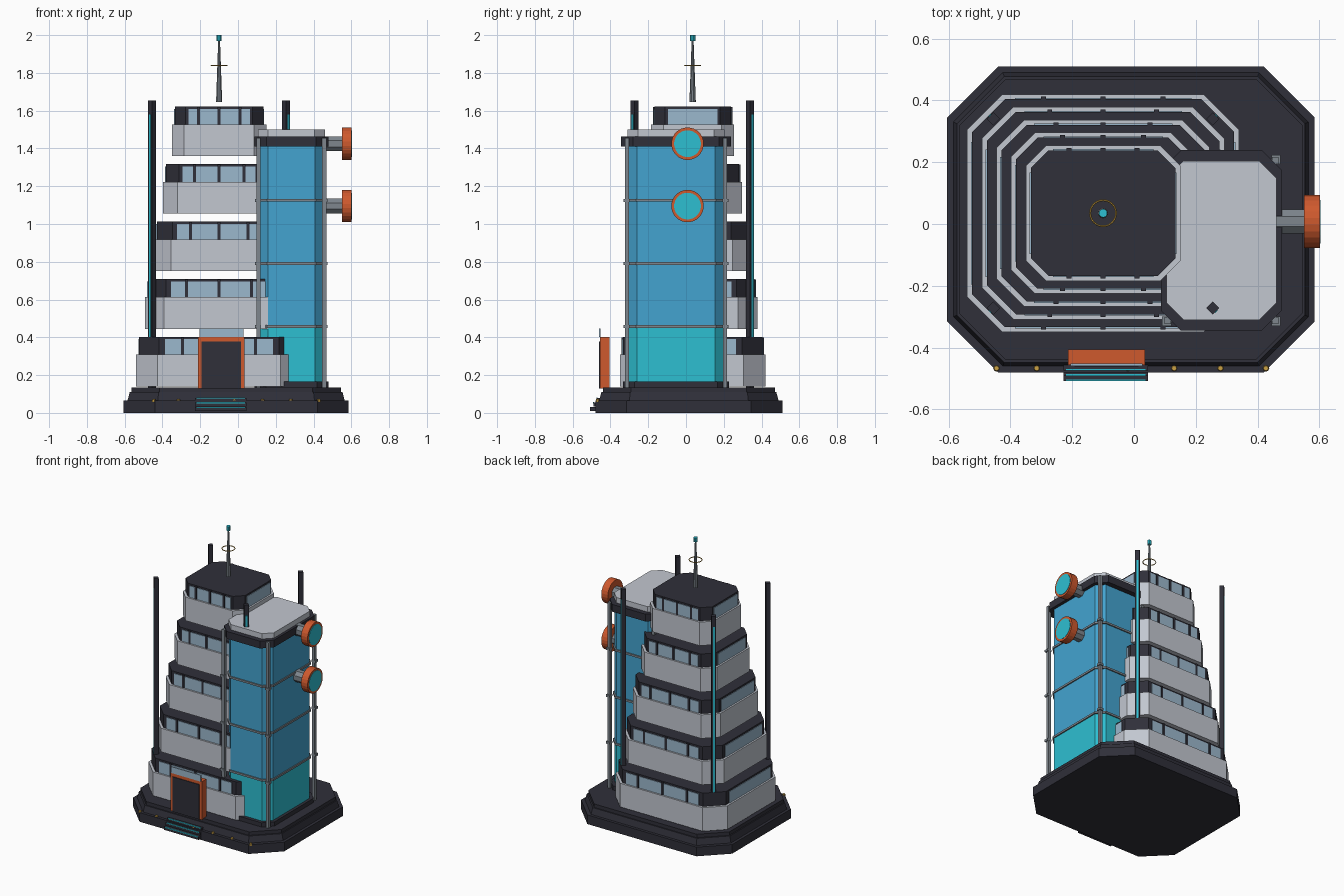
import bpy, bmesh, math
from mathutils import Matrix

if "Cube" in bpy.data.objects:
    bpy.data.objects.remove(bpy.data.objects["Cube"])


def material(name, rgb):
    m = bpy.data.materials.new(name)
    m.diffuse_color = (*rgb, 1)
    m.use_nodes = True
    m.node_tree.nodes["Principled BSDF"].inputs["Base Color"].default_value = m.diffuse_color
    return m


DARK = material("charcoal", (0.029, 0.029, 0.041))
LIGHT = material("pale_grey", (0.54, 0.57, 0.63))
BLUE = material("sky_blue", (0.057, 0.37, 0.63))
TEAL = material("bright_teal", (0.027, 0.52, 0.64))
ORANGE = material("burnt_orange", (0.62, 0.1, 0.027))
GREY = material("steel_grey", (0.21, 0.24, 0.27))
GLASS = material("window_glass", (0.33, 0.48, 0.61))
GOLD = material("gold", (0.6, 0.36, 0.06))


def finish(bm, name, mat):
    bmesh.ops.recalc_face_normals(bm, faces=bm.faces)
    me = bpy.data.meshes.new(name)
    bm.to_mesh(me)
    bm.free()
    me.materials.append(mat)
    ob = bpy.data.objects.new(name, me)
    bpy.context.collection.objects.link(ob)
    return ob


def octagon(cx, cy, hx, hy, c):
    return [(cx + sx * (hx - a), cy + sy * (hy - b)) for sx, sy, a, b in (
        (-1, -1, c, 0), (1, -1, c, 0), (1, -1, 0, c), (1, 1, 0, c),
        (1, 1, c, 0), (-1, 1, c, 0), (-1, 1, 0, c), (-1, -1, 0, c))]


def slab(name, mat, centre, half, chamfer, z0, z1, inset=0):
    """Chamfered rectangular block, optionally narrower at the top."""
    bm = bmesh.new()
    lo = [bm.verts.new((x, y, z0)) for x, y in octagon(*centre, *half, chamfer)]
    hi = [bm.verts.new((x, y, z1)) for x, y in octagon(
        *centre, half[0] - inset, half[1] - inset, chamfer - inset * 0.586)]
    bm.faces.new(lo[::-1])
    bm.faces.new(hi)
    for i in range(8):
        j = (i + 1) % 8
        bm.faces.new((lo[i], lo[j], hi[j], hi[i]))
    return finish(bm, name, mat)


def box(name, mat, lo, hi, spin=0):
    bm = bmesh.new()
    size = [b - a for a, b in zip(lo, hi)]
    mid = [(a + b) / 2 for a, b in zip(lo, hi)]
    m = Matrix.Translation(mid) @ Matrix.Rotation(spin, 4, 'Z') @ Matrix.Diagonal((*size, 1))
    bmesh.ops.create_cube(bm, size=1, matrix=m)
    return finish(bm, name, mat)


def cone(name, mat, pos, r1, r2, depth, sides, along_x=False):
    bm = bmesh.new()
    m = Matrix.Translation(pos)
    if along_x:
        m = m @ Matrix.Rotation(math.pi / 2, 4, 'Y') @ Matrix.Rotation(math.pi / sides, 4, 'Z')
    bmesh.ops.create_cone(bm, cap_ends=True, segments=sides, radius1=r1, radius2=r2,
                          depth=depth, matrix=m)
    return finish(bm, name, mat)


# Stepped base
slab("base_lower", DARK, (-0.01, 0.015), (0.595, 0.495), 0.165, 0, 0.065)
slab("base_middle", DARK, (-0.01, 0.015), (0.575, 0.475), 0.16, 0.065, 0.11, 0.012)
slab("base_upper", DARK, (-0.01, 0.015), (0.555, 0.455), 0.15, 0.11, 0.135)

# Five shrinking storeys: balcony wall, recessed wall, window strips, mullions
CX, CY = -0.1, 0.035
for i in range(5):
    hx, hy = 0.44 - 0.0475 * i, 0.385 - 0.0415 * i
    z = 0.14 + 0.305 * i
    ch = 0.26 * hx
    slab(f"balcony_{i+1}", LIGHT, (CX, CY), (hx, hy), ch, z, z + 0.168)
    wx, wy = hx - 0.016, hy - 0.016
    slab(f"storey_wall_{i+1}", DARK, (CX, CY), (wx, wy), ch - 0.008, z + 0.168, z + 0.263)
    z0, z1 = z + 0.168, z + 0.25
    for s in (-1, 1):
        gx, gy = 0.65 * hx, 0.6 * hy
        y = CY + s * wy
        box(f"window_y_{i+1}", GLASS, (CX - gx, y - 0.004, z0), (CX + gx, y + 0.004, z1))
        x = CX + s * wx
        box(f"window_x_{i+1}", GLASS, (x - 0.004, CY - gy, z0), (x + 0.004, CY + gy, z1))
        for k in (-1, 0, 1):
            mx = CX + k * 0.44 * hx
            box(f"mullion_{i+1}", DARK, (mx - 0.008, y - 0.008, z0), (mx + 0.008, y + 0.008, z1 + 0.01))

# Glass tower with ribs, corner posts and roof
TC = (0.283, -0.053)
slab("tower_plinth", DARK, TC, (0.195, 0.28), 0.06, 0.13, 0.165)
slab("tower_lower_glass", TEAL, TC, (0.174, 0.256), 0.05, 0.165, 0.455)
slab("tower_upper_glass", BLUE, TC, (0.174, 0.256), 0.05, 0.455, 1.41)
for z in (0.457, 0.791, 1.125):
    slab("tower_rib", GREY, TC, (0.182, 0.264), 0.052, z - 0.007, z + 0.007)
    for sx in (-1, 1):
        for sy in (-1, 1):
            x, y = TC[0] + sx * 0.177, TC[1] + sy * 0.262
            box("rib_bracket", GREY, (x - 0.015, y - 0.015, z - 0.008), (x + 0.015, y + 0.015, z + 0.008))
for sx in (-1, 1):
    for sy in (-1, 1):
        x, y = TC[0] + sx * 0.174, TC[1] + sy * 0.259
        box("tower_corner_post", GREY, (x - 0.011, y - 0.011, 0.13), (x + 0.011, y + 0.011, 1.455))
slab("tower_cap", DARK, TC, (0.196, 0.292), 0.065, 1.41, 1.462)
slab("tower_roof", LIGHT, TC, (0.178, 0.257), 0.055, 1.462, 1.5)

# Round dishes on the right side
for z in (1.425, 1.095):
    cone("dish_mount", GREY, (0.5, 0.008, z), 0.042, 0.042, 0.11, 8, True)
    cone("dish_rim", ORANGE, (0.5765, 0.008, z), 0.086, 0.086, 0.051, 24, True)
    cone("dish_face", TEAL, (0.6005, 0.008, z), 0.071, 0.071, 0.008, 24, True)

# Corner pylons with a light strip on the outer face
for x, sx in ((-0.455, -1), (0.255, 1)):
    for y, sy in ((0.34, 1), (-0.272, -1)):
        spin = math.atan2(sy, sx)
        box("pylon", DARK, (x - 0.015, y - 0.015, 0.13), (x + 0.015, y + 0.015, 1.655), spin)
        px, py = x + sx * 0.0107, y + sy * 0.0107
        box("pylon_light", TEAL, (px - 0.002, py - 0.006, 0.2), (px + 0.002, py + 0.006, 1.58), spin)

# Entrance: frame, door, transom and steps
box("door_frame", ORANGE, (-0.213, -0.456, 0.13), (0.035, -0.406, 0.402))
box("door", DARK, (-0.193, -0.461, 0.13), (0.015, -0.452, 0.378))
box("transom_glass", GLASS, (-0.205, -0.46, 0.402), (0.028, -0.452, 0.447))
for i in range(3):
    y, z = -0.508 + 0.017 * i, 0.03 + 0.025 * i
    box("step", DARK, (-0.228, y, z - 0.02), (0.046, -0.44, z))
    box("step_light", TEAL, (-0.22, y - 0.001, z - 0.004), (0.038, y + 0.005, z + 0.002))

# Small lamps along the front edge
for x in (-0.445, -0.315, -0.02, 0.13, 0.28, 0.427):
    cone("edge_lamp", GOLD, (x, -0.467, 0.066), 0.011, 0.008, 0.016, 8)

# Antenna with ring and beacon
cone("antenna_mast", GREY, (CX, CY, 1.81), 0.017, 0.005, 0.33, 10)
cone("antenna_beacon", TEAL, (CX, CY, 1.985), 0.014, 0.014, 0.03, 10)
bpy.ops.mesh.primitive_torus_add(location=(CX, CY, 1.84), major_radius=0.042, minor_radius=0.003,
                                 major_segments=24, minor_segments=6)
bpy.context.object.name = "antenna_ring"
bpy.context.object.data.materials.append(GOLD)
